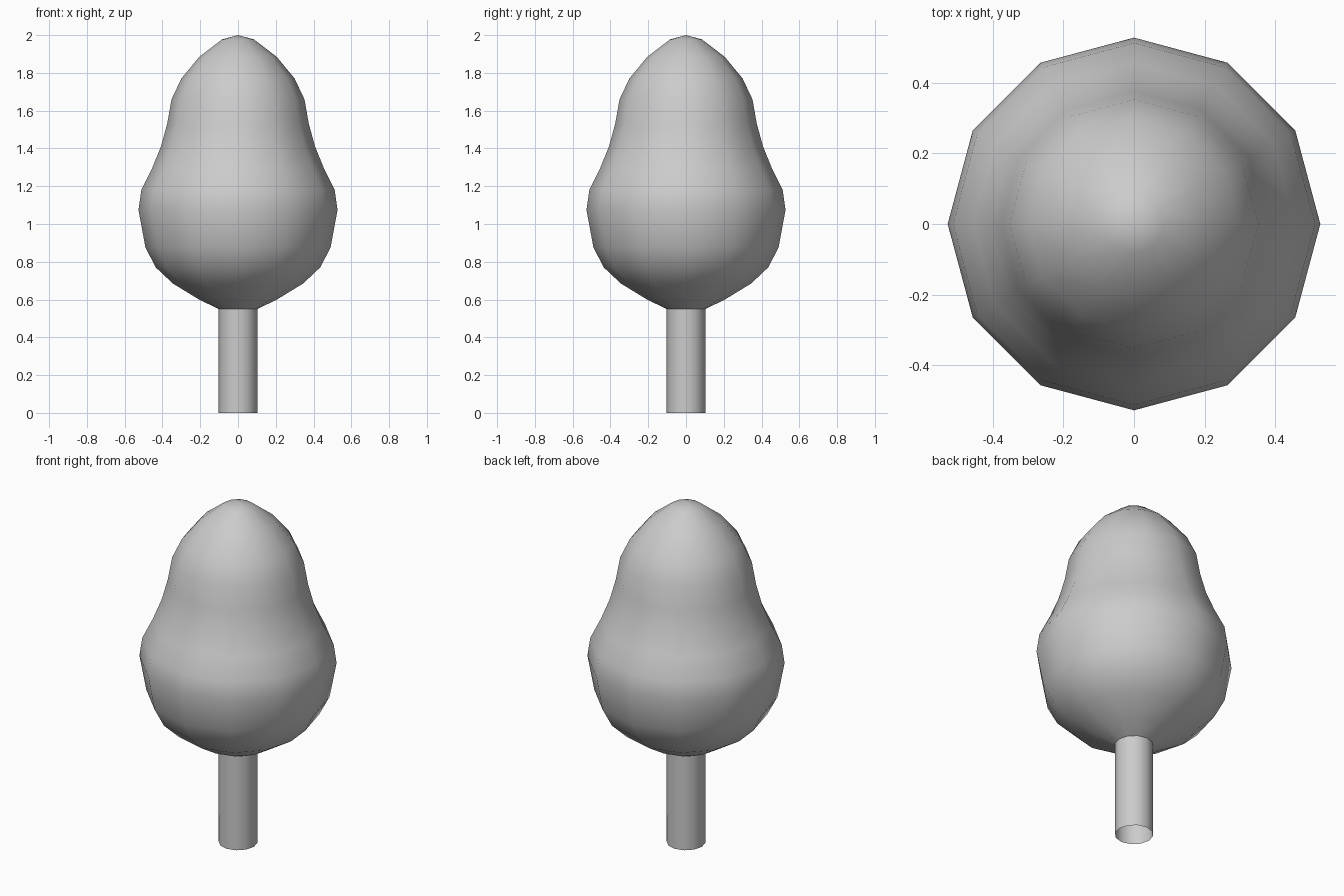
import bpy
import bmesh
import math

cube = bpy.data.objects.get("Cube")
if cube:
    bpy.data.objects.remove(cube, do_unlink=True)

SIDES = 12

grey = bpy.data.materials.new("plain grey")
grey.use_nodes = True
grey.diffuse_color = (0.6, 0.6, 0.6, 1)
grey.node_tree.nodes["Principled BSDF"].inputs["Base Color"].default_value = (0.6, 0.6, 0.6, 1)


def lathe(name, profile):
    """Spin a (radius, height) profile around z; zero radius makes a pole."""
    bm = bmesh.new()
    rings = []
    for r, z in profile:
        if r == 0:
            rings.append([bm.verts.new((0, 0, z))] * SIDES)
            continue
        angles = [math.tau * i / SIDES for i in range(SIDES)]
        rings.append([bm.verts.new((r * math.cos(a), r * math.sin(a), z)) for a in angles])
    for low, high in zip(rings, rings[1:]):
        for i in range(SIDES):
            j = (i + 1) % SIDES
            corners = [low[i], low[j], high[j], high[i]]
            bm.faces.new(list(dict.fromkeys(corners)))
    mesh = bpy.data.meshes.new(name)
    bm.to_mesh(mesh)
    bm.free()
    mesh.materials.append(grey)
    obj = bpy.data.objects.new(name, mesh)
    bpy.context.collection.objects.link(obj)
    bpy.ops.object.select_all(action="DESELECT")
    obj.select_set(True)
    bpy.context.view_layer.objects.active = obj
    bpy.ops.object.shade_smooth_by_angle(angle=math.radians(45))
    return obj


# Trunk: a plain tube, open at the foot
lathe("trunk", [(0.103, 0), (0.103, 0.55)])

# Crown: pear-shaped foliage
lathe("crown", [
    (0.103, 0.55), (0.206, 0.6), (0.345, 0.685), (0.435, 0.77),
    (0.49, 0.875), (0.527, 1.075), (0.512, 1.18), (0.455, 1.295),
    (0.408, 1.41), (0.375, 1.53), (0.352, 1.66), (0.3, 1.77),
    (0.205, 1.885), (0.085, 1.977), (0, 2),
])
